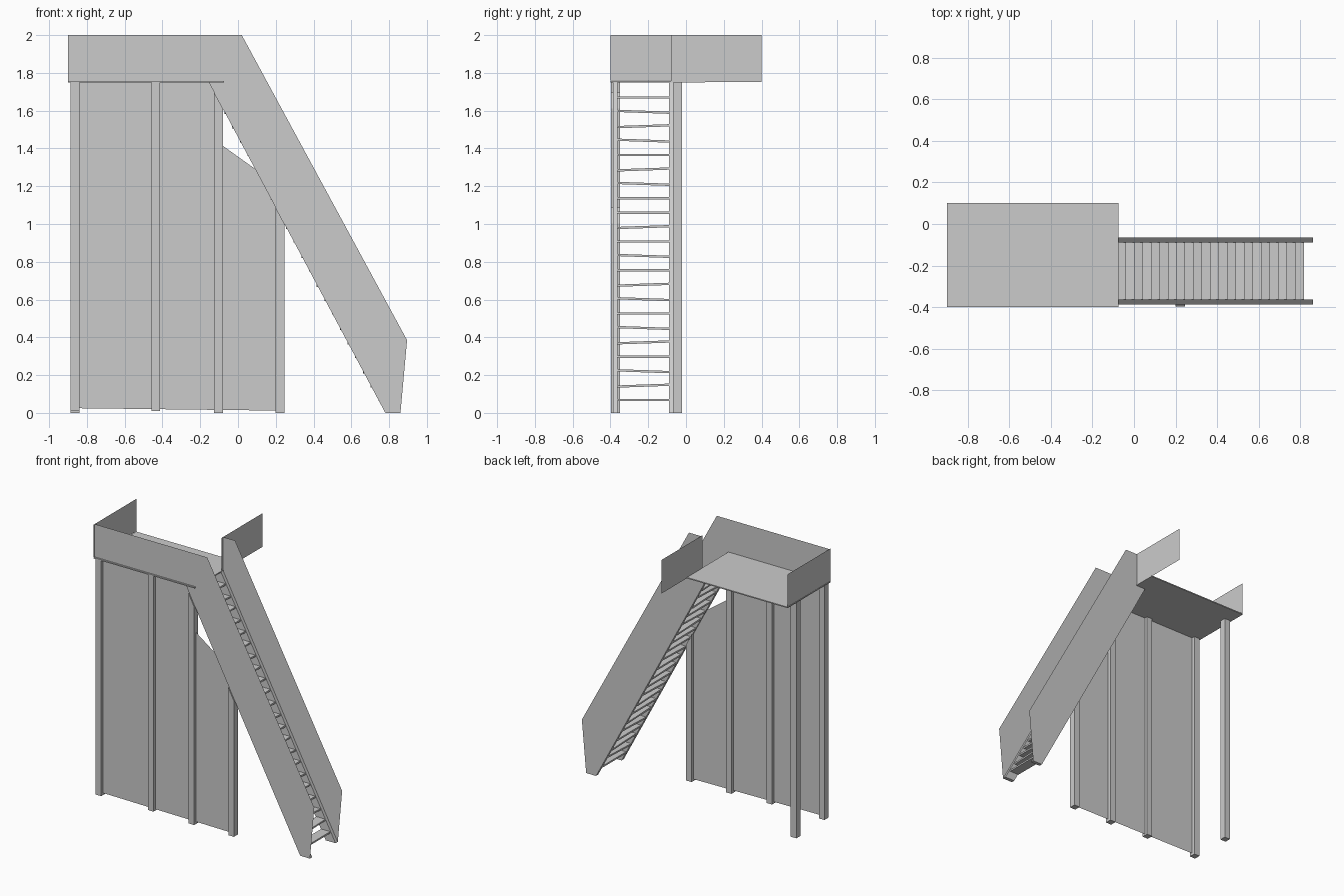
import bpy
import bmesh
from mathutils import Vector

cube = bpy.data.objects.get("Cube")
if cube:
    bpy.data.objects.remove(cube)

grey = bpy.data.materials.new("plain_grey")
grey.use_nodes = True
tone = (0.6, 0.6, 0.6, 1)
grey.diffuse_color = tone
grey.node_tree.nodes["Principled BSDF"].inputs["Base Color"].default_value = tone


def finish(name, bm):
    mesh = bpy.data.meshes.new(name)
    bm.to_mesh(mesh)
    bm.free()
    mesh.materials.append(grey)
    obj = bpy.data.objects.new(name, mesh)
    bpy.context.collection.objects.link(obj)
    return obj


def profile(name, points, start, end=None, axis="y"):
    """Flat sheet at start, or a solid from start to end along the axis."""
    bm = bmesh.new()
    along_y = axis == "y"
    place = (lambda u, w: (u, start, w)) if along_y else (lambda u, w: (start, u, w))
    face = bm.faces.new([bm.verts.new(place(u, w)) for u, w in points])
    if end is not None:
        depth = end - start
        shift = Vector((0, depth, 0)) if along_y else Vector((depth, 0, 0))
        # Keep the starting face so the solid is closed
        result = bmesh.ops.extrude_face_region(bm, geom=[face], use_keep_orig=True)
        moved = [g for g in result["geom"] if isinstance(g, bmesh.types.BMVert)]
        bmesh.ops.translate(bm, verts=moved, vec=shift)
        bmesh.ops.recalc_face_normals(bm, faces=bm.faces)
    return finish(name, bm)


def rect(u0, u1, w0, w1):
    return [(u0, w0), (u1, w0), (u1, w1), (u0, w1)]


# Underside line of the staircase
FOOT, SLOPE, FLOOR = 0.78, 0.534, 1.75


def stair_x(z):
    return FOOT - SLOPE * z


def stair_z(x):
    return (FOOT - x) / SLOPE


# Platform floor
profile("platform", rect(-0.9, -0.075, FLOOR, 1.758), -0.4, 0.1)

# Guard sheets at the platform ends
profile("end_guard", rect(-0.4, 0.1, 1.76, 2), -0.9, axis="x")
profile("landing_guard", rect(-0.08, 0.4, 1.752, 2), -0.078, axis="x")

# Stair guards: the front one continues along the platform
slope_edge = [(0.02, 2), (0.895, 0.385), (0.86, 0), (FOOT, 0), (stair_x(FLOOR), FLOOR)]
profile("front_guard", [(-0.9, FLOOR), (-0.9, 2)] + slope_edge, -0.388)
profile("back_stair_guard", [(-0.078, FLOOR), (-0.078, 2)] + slope_edge[:4]
        + [(-0.078, stair_z(-0.078))], -0.063)

# Stringers
beam = [(FOOT, 0), (0.86, 0), (stair_x(FLOOR) + 0.08, FLOOR), (stair_x(FLOOR), FLOOR)]
profile("front_stringer", beam, -0.386, -0.362)
profile("back_stringer", beam, -0.09, -0.065)

# Treads, some slightly tilted sideways
tilts = "0+-0+-0-+0-0+00-+0-+-0"
for i, mark in enumerate(tilts):
    z = 0.068 + i * 0.0763
    x = stair_x(z)
    tread = profile(f"tread_{i + 1}", rect(-0.001, 0.073, -0.006, 0.006), -0.138, 0.138)
    tread.location = (x, -0.226, z)
    tread.rotation_euler.x = {"0": 0, "+": 0.035, "-": -0.035}[mark]

# Posts: those under the stairs have tops cut to the slope
W = 0.046
for name, x, base in (("outer", -0.886, 0.01), ("middle", -0.458, 0.01),
                      ("landing", -0.126, 0), ("stair", 0.199, 0)):
    tops = [min(FLOOR, stair_z(x + W)), min(FLOOR, stair_z(x))]
    profile(name + "_post", [(x, base), (x + W, base), (x + W, tops[0]), (x, tops[1])],
            -0.397, -0.35)
profile("back_post", rect(-0.886, -0.84, 0, FLOOR), -0.068, -0.022)

# Wall sheet between the front posts
profile("wall", [(-0.863, 0.025), (0.222, 0.012), (0.222, stair_z(0.222)),
                 (0.09, 1.292), (-0.103, 1.43), (-0.103, stair_z(-0.103)),
                 (stair_x(FLOOR), FLOOR), (-0.863, FLOOR)], -0.374)
